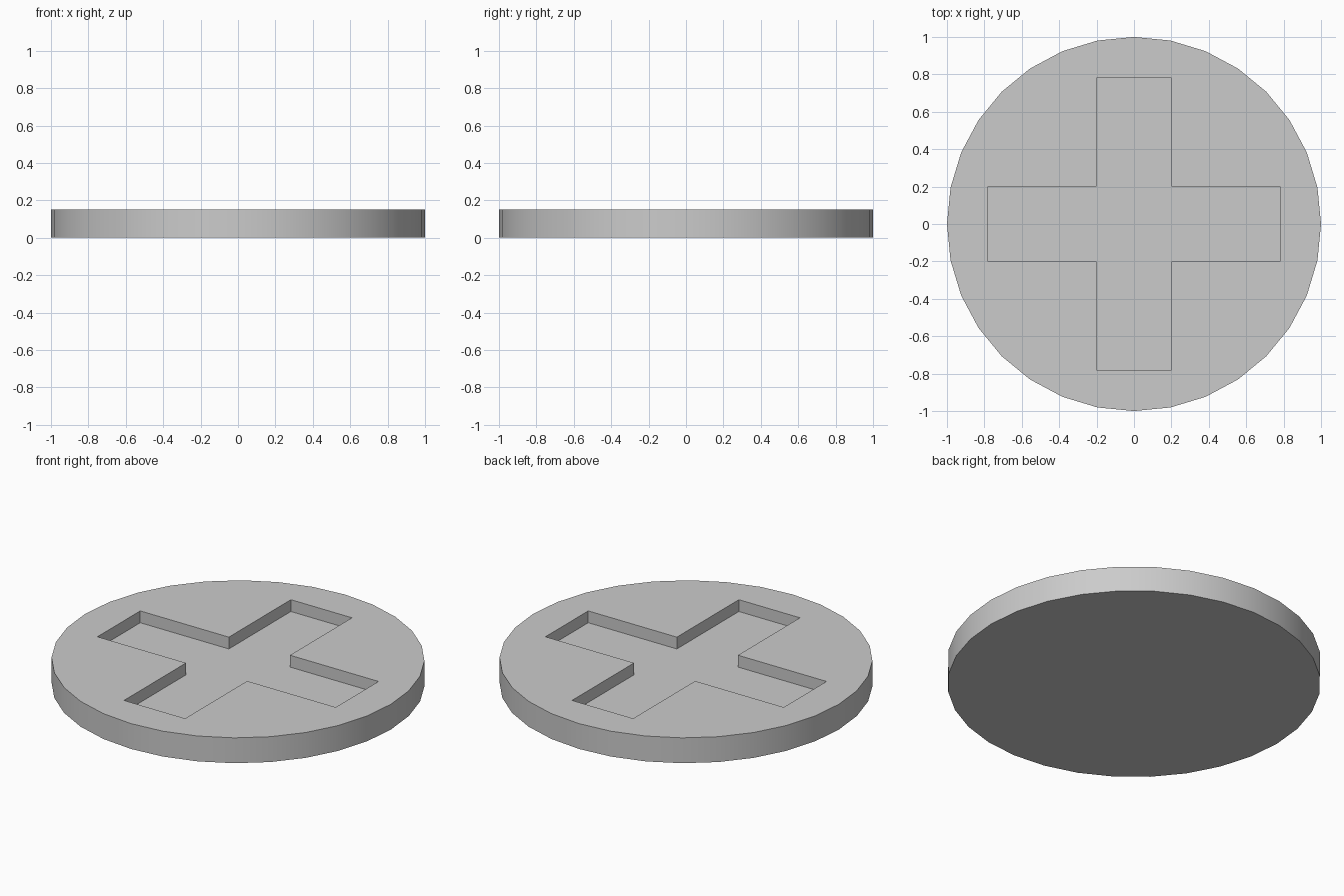
import bpy
import bmesh
from math import radians
from mathutils import Matrix, Vector

RADIUS, HEIGHT, SIDES = 1.0, 0.15, 32
ARM_LENGTH, ARM_HALF_WIDTH, DEPTH = 0.78, 0.2, 0.07

cube = bpy.data.objects.get("Cube")
if cube:
    bpy.data.objects.remove(cube, do_unlink=True)

# Single grey material
grey = bpy.data.materials.new("light_grey")
grey.use_nodes = True
colour = (0.6, 0.6, 0.6, 1)
grey.diffuse_color = colour
grey.node_tree.nodes["Principled BSDF"].inputs["Base Color"].default_value = colour


def prism(name, outline, bottom, top):
    """Extrude a flat outline from bottom to top into a closed solid."""
    bm = bmesh.new()
    face = bm.faces.new([bm.verts.new((p.x, p.y, bottom)) for p in outline])
    extruded = bmesh.ops.extrude_face_region(bm, geom=[face], use_keep_orig=True)
    verts = [v for v in extruded["geom"] if isinstance(v, bmesh.types.BMVert)]
    bmesh.ops.translate(bm, verts=verts, vec=(0, 0, top - bottom))
    bmesh.ops.recalc_face_normals(bm, faces=bm.faces)
    mesh = bpy.data.meshes.new(name)
    bm.to_mesh(mesh)
    bm.free()
    mesh.materials.append(grey)
    obj = bpy.data.objects.new(name, mesh)
    bpy.context.collection.objects.link(obj)
    return obj


def repeat_around(points, count):
    """Repeat points evenly around the vertical axis."""
    return [Matrix.Rotation(radians(360 * i / count), 3, "Z") @ Vector(p)
            for i in range(count) for p in points]


# Round disc
disc = prism("disc", repeat_around([(RADIUS, 0, 0)], SIDES), 0, HEIGHT)

# Cross-shaped cutter, one arm repeated four times
arm = [(ARM_LENGTH, -ARM_HALF_WIDTH, 0), (ARM_LENGTH, ARM_HALF_WIDTH, 0),
       (ARM_HALF_WIDTH, ARM_HALF_WIDTH, 0)]
cutter = prism("cross_cutter", repeat_around(arm, 4), HEIGHT - DEPTH, HEIGHT + DEPTH)
cutter.hide_render = True

# Sink the cross into the top of the disc
bpy.context.view_layer.objects.active = disc
disc.select_set(True)
cut = disc.modifiers.new("cross_recess", "BOOLEAN")
cut.operation = "DIFFERENCE"
cut.solver = "EXACT"
cut.object = cutter
bpy.ops.object.modifier_apply(modifier=cut.name)
bpy.data.objects.remove(cutter, do_unlink=True)

# Smooth rim, crisp edges
bpy.ops.object.shade_smooth_by_angle(angle=radians(30))
